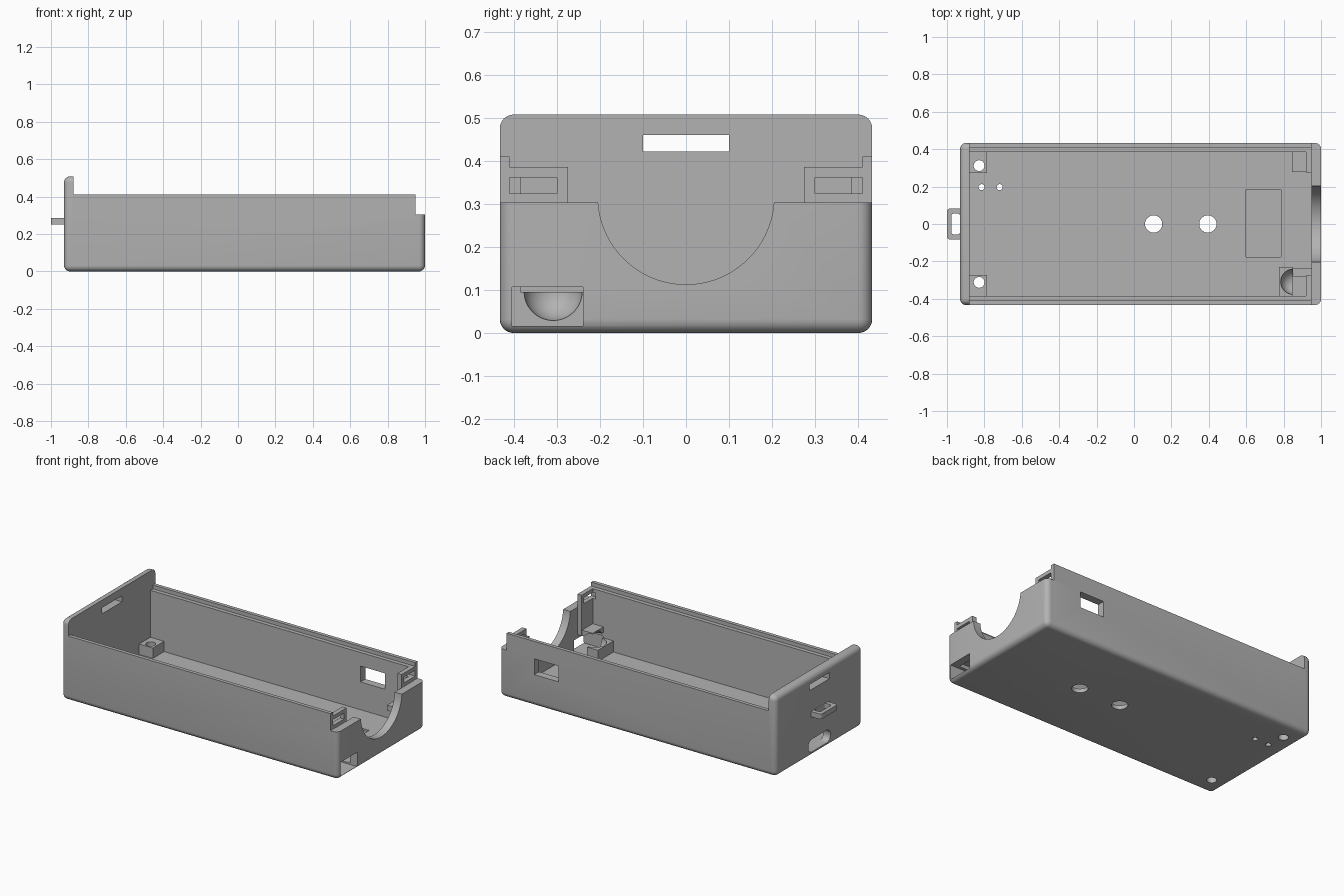
import bpy, bmesh, math
from mathutils import Matrix

if "Cube" in bpy.data.objects:
    bpy.data.objects.remove(bpy.data.objects["Cube"])

grey = bpy.data.materials.new("plain grey")
grey.diffuse_color = (0.45, 0.45, 0.45, 1)
grey.use_nodes = True
grey.node_tree.nodes["Principled BSDF"].inputs["Base Color"].default_value = grey.diffuse_color


def to_object(bm, name):
    mesh = bpy.data.meshes.new(name)
    bmesh.ops.recalc_face_normals(bm, faces=bm.faces)
    bm.to_mesh(mesh)
    bm.free()
    ob = bpy.data.objects.new(name, mesh)
    bpy.context.collection.objects.link(ob)
    mesh.materials.append(grey)
    return ob


def box(name, x, y, z, radius=0, axis=None):
    """Box from (min, max) pairs; rounds all edges, or only those along axis."""
    bm = bmesh.new()
    bmesh.ops.create_cube(bm, size=1)
    for v in bm.verts:
        v.co = [r[0] if c < 0 else r[1] for c, r in zip(v.co, (x, y, z))]
    if radius:
        edges = [e for e in bm.edges if axis is None or
                 abs((e.verts[0].co - e.verts[1].co).normalized()[axis]) > 0.9]
        bmesh.ops.bevel(bm, geom=edges, offset=radius, segments=6,
                        profile=0.5, affect='EDGES')
    return to_object(bm, name)


def cylinder(name, centre, r, depth, axis='Z', sides=48):
    bm = bmesh.new()
    turn = Matrix.Rotation(math.pi / 2, 4, 'Y') if axis == 'X' else Matrix()
    bmesh.ops.create_cone(bm, cap_ends=True, segments=sides, radius1=r, radius2=r,
                          depth=depth, matrix=Matrix.Translation(centre) @ turn)
    return to_object(bm, name)


def combine(target, tool, operation='DIFFERENCE'):
    tool.hide_render = True
    mod = target.modifiers.new("combine", 'BOOLEAN')
    mod.operation, mod.solver, mod.object = operation, 'EXACT', tool
    bpy.context.view_layer.objects.active = target
    bpy.ops.object.modifier_apply(modifier=mod.name)
    bpy.data.objects.remove(tool)


# Rounded outer shell, trimmed to the wall heights and hollowed
case = box("case", (-0.93, 1.0), (-0.433, 0.433), (0, 0.508), 0.032)
combine(case, box("trim_sides", (-0.88, 1.1), (-0.6, 0.6), (0.41, 0.7)))
combine(case, box("trim_end", (0.948, 1.1), (-0.6, 0.6), (0.303, 0.7)))
combine(case, box("cavity", (-0.88, 0.95), (-0.385, 0.385), (0.025, 0.7)))
combine(case, box("lip_step", (-0.88, 1.1), (-0.41, 0.41), (0.386, 0.7)))

# Round opening in the low end wall
combine(case, cylinder("round_opening", (0.98, 0, 0.318), 0.205, 0.2, 'X', 96))

for s in (-1, 1):
    def span(a, b):
        return sorted((s * a, s * b))
    # Latch plate and shelf beside the round opening, with a latch slot
    combine(case, box("latch_plate", (0.92, 0.949), span(0.275, 0.40), (0.13, 0.386)), 'UNION')
    combine(case, box("latch_shelf", (0.845, 0.935), span(0.278, 0.40), (0.13, 0.165)), 'UNION')
    combine(case, box("latch_slot", (0.90, 1.1), span(0.30, 0.41), (0.325, 0.362)))
    # Screw boss in the far corner
    combine(case, box("screw_boss", (-0.90, -0.785), span(0.273, 0.40), (0.01, 0.09)), 'UNION')
    combine(case, cylinder("screw_hole", (-0.828, s * 0.312, 0.05), 0.029, 0.3))

# Lamp holder block with a bowl, and its opening in the end wall
combine(case, box("lamp_block", (0.775, 0.85), (-0.40, -0.23), (0.01, 0.095)), 'UNION')
bm = bmesh.new()
bmesh.ops.create_uvsphere(bm, u_segments=32, v_segments=20, radius=0.068,
                          matrix=Matrix.Translation((0.852, -0.309, 0.097)))
combine(case, to_object(bm, "lamp_bowl"))
combine(case, box("lamp_opening", (0.85, 1.1), (-0.405, -0.24), (0.016, 0.107)))

# Holes through the floor and a shallow floor recess
for x, y, r in ((0.105, 0, 0.046), (0.395, 0, 0.046), (-0.815, 0.197, 0.016), (-0.718, 0.197, 0.016)):
    combine(case, cylinder("floor_hole", (x, y, 0), r, 0.2))
combine(case, box("floor_recess", (0.6, 0.785), (-0.177, 0.185), (0.013, 0.06)))

# Side window, tall-wall slot and cable port
combine(case, box("side_window", (0.585, 0.755), (0.3, 0.6), (0.20, 0.30)))
combine(case, box("strap_slot", (-1.1, -0.8), (-0.10, 0.10), (0.422, 0.46)))
combine(case, box("cable_port", (-1.1, -0.8), (-0.11, 0.11), (0.027, 0.107), 0.036, 0))

# Cord loop on the tall wall
loop = box("cord_loop", (-1.0, -0.92), (-0.083, 0.083), (0.252, 0.285))
bm = bmesh.new()
bm.from_mesh(loop.data)
corners = [e for e in bm.edges if all(v.co.x < -0.99 for v in e.verts)
           and abs(e.verts[0].co.z - e.verts[1].co.z) > 0.01]
bmesh.ops.bevel(bm, geom=corners, offset=0.018, segments=6, profile=0.5, affect='EDGES')
bm.to_mesh(loop.data)
bm.free()
combine(loop, box("loop_hole", (-0.976, -0.931), (-0.056, 0.056), (0.2, 0.35), 0.012, 2))

# Smooth the rounded edges, keep the rest sharp
for ob in (case, loop):
    bpy.ops.object.select_all(action='DESELECT')
    ob.select_set(True)
    bpy.context.view_layer.objects.active = ob
    bpy.ops.object.shade_smooth_by_angle(angle=math.radians(30))
